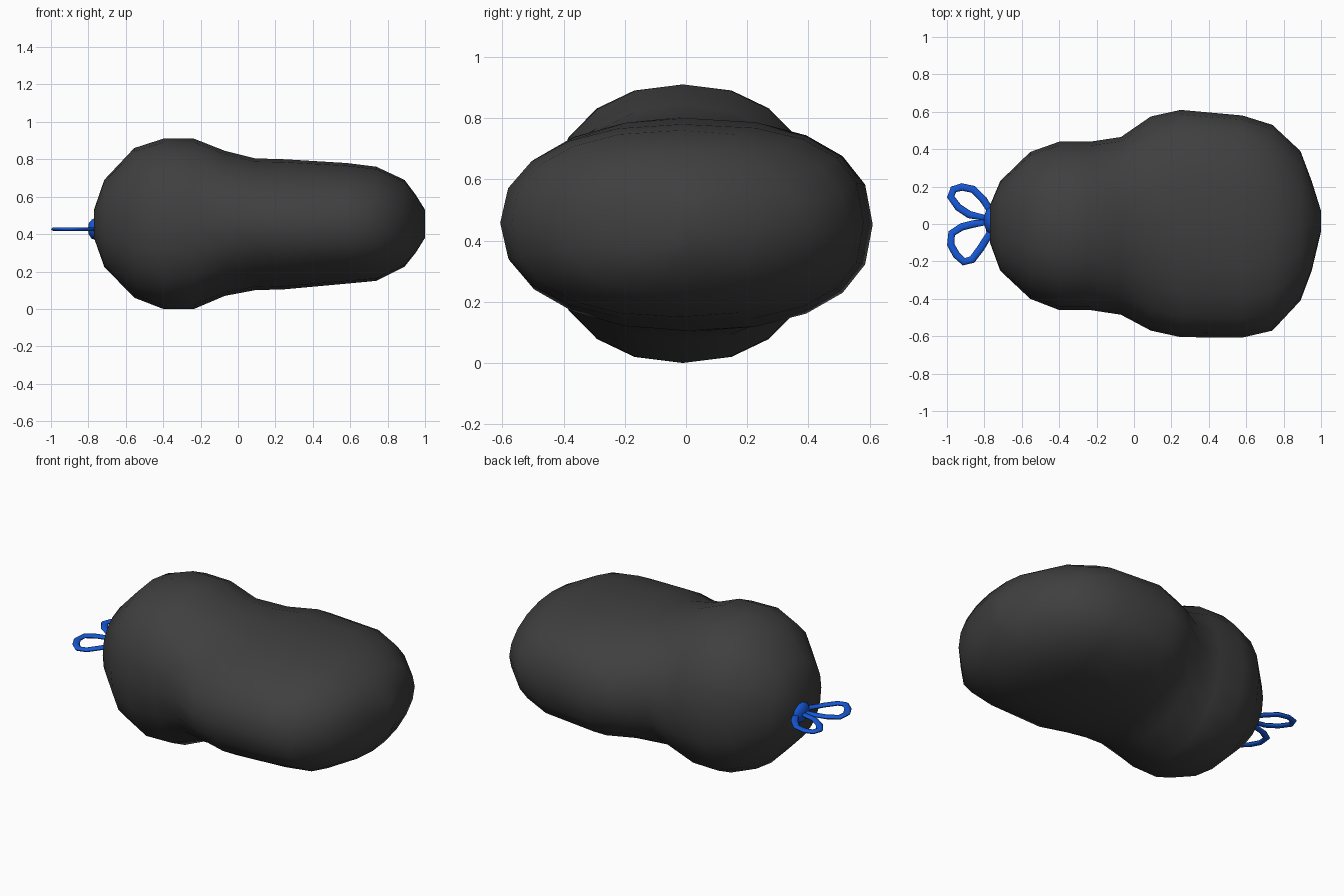
import bpy, bmesh
from math import sin, cos, pi, copysign

if "Cube" in bpy.data.objects:
    bpy.data.objects.remove(bpy.data.objects["Cube"])


def material(name, color):
    m = bpy.data.materials.new(name)
    m.diffuse_color = color
    m.use_nodes = True
    m.node_tree.nodes["Principled BSDF"].inputs["Base Color"].default_value = m.diffuse_color
    return m


dark = material("dark_plastic", (0.05, 0.05, 0.05, 1))
blue = material("blue_cord", (0.008, 0.1, 0.7, 1))

# Bag sections: x, z low, z high, y front, y back, squareness front, squareness back
SECTIONS = [
    (-0.77, 0.38, 0.53, -0.10, 0.10, 2.2, 2.2),
    (-0.715, 0.225, 0.69, -0.25, 0.23, 2.2, 2.2),
    (-0.555, 0.06, 0.86, -0.40, 0.385, 2.25, 2.25),
    (-0.40, 0.00, 0.91, -0.46, 0.44, 2.25, 2.25),
    (-0.235, 0.00, 0.91, -0.46, 0.44, 2.2, 2.2),
    (-0.07, 0.07, 0.845, -0.485, 0.465, 2.0, 2.0),
    (0.09, 0.10, 0.805, -0.57, 0.575, 1.95, 2.0),
    (0.25, 0.105, 0.80, -0.605, 0.61, 2.15, 2.4),
    (0.58, 0.135, 0.78, -0.607, 0.58, 2.25, 2.6),
    (0.74, 0.15, 0.76, -0.57, 0.53, 2.3, 2.2),
    (0.89, 0.225, 0.69, -0.41, 0.39, 2.3, 1.95),
    (0.95, 0.30, 0.61, -0.25, 0.23, 2.2, 2.0),
    (1.00, 0.38, 0.53, -0.04, 0.07, 2.0, 2.0),
]
SIDES = 20


def spow(v, e):
    return copysign(abs(v) ** e, v)


# Bag body: rounded-square sections lofted along x
bm = bmesh.new()
rings = []
for x, z0, z1, y0, y1, nf, nb in SECTIONS:
    yc, zc, ry, rz = (y0 + y1) / 2, (z0 + z1) / 2, (y1 - y0) / 2, (z1 - z0) / 2
    ring = []
    for i in range(SIDES):
        a = 2 * pi * i / SIDES
        n = nb if cos(a) > 0 else nf
        ring.append(bm.verts.new((x, yc + ry * spow(cos(a), 2 / n),
                                  zc + rz * spow(sin(a), 2 / n))))
    rings.append(ring)
for a, b in zip(rings, rings[1:]):
    for i in range(SIDES):
        j = (i + 1) % SIDES
        bm.faces.new((a[i], a[j], b[j], b[i]))
bm.faces.new(rings[0])
bm.faces.new(rings[-1])
bmesh.ops.recalc_face_normals(bm, faces=bm.faces)
for f in bm.faces:
    f.smooth = True
mesh = bpy.data.meshes.new("bag_body")
bm.to_mesh(mesh)
bm.free()
mesh.materials.append(dark)
bpy.context.collection.objects.link(bpy.data.objects.new("bag_body", mesh))

# Bow loops: flattened cord
LOOPS = {
    "bow_loop_back": [(-0.78, 0.03), (-0.88, 0.05), (-0.94, 0.09), (-0.98, 0.145),
                      (-0.965, 0.185), (-0.92, 0.198), (-0.86, 0.185), (-0.805, 0.13),
                      (-0.77, 0.075)],
    "bow_loop_front": [(-0.78, 0.01), (-0.86, 0.0), (-0.92, -0.015), (-0.975, -0.05),
                       (-0.98, -0.11), (-0.95, -0.165), (-0.91, -0.202), (-0.865, -0.19),
                       (-0.82, -0.13), (-0.77, -0.05)],
}
for name, pts in LOOPS.items():
    cu = bpy.data.curves.new(name, 'CURVE')
    cu.dimensions = '3D'
    cu.bevel_depth = 0.02
    cu.bevel_resolution = 1
    sp = cu.splines.new('POLY')
    sp.points.add(len(pts) - 1)
    for p, (x, y) in zip(sp.points, pts):
        p.co = (x, y, 0, 1)
    sp.use_cyclic_u = True
    cu.materials.append(blue)
    ob = bpy.data.objects.new(name, cu)
    ob.location.z = 0.427
    ob.scale.z = 0.55
    bpy.context.collection.objects.link(ob)

# Knot against the bag
bpy.ops.mesh.primitive_ico_sphere_add(subdivisions=2, radius=1, location=(-0.762, 0.02, 0.428))
knot = bpy.context.object
knot.name = "bow_knot"
knot.scale = (0.042, 0.075, 0.06)
knot.data.materials.append(blue)
bpy.ops.object.shade_smooth()
